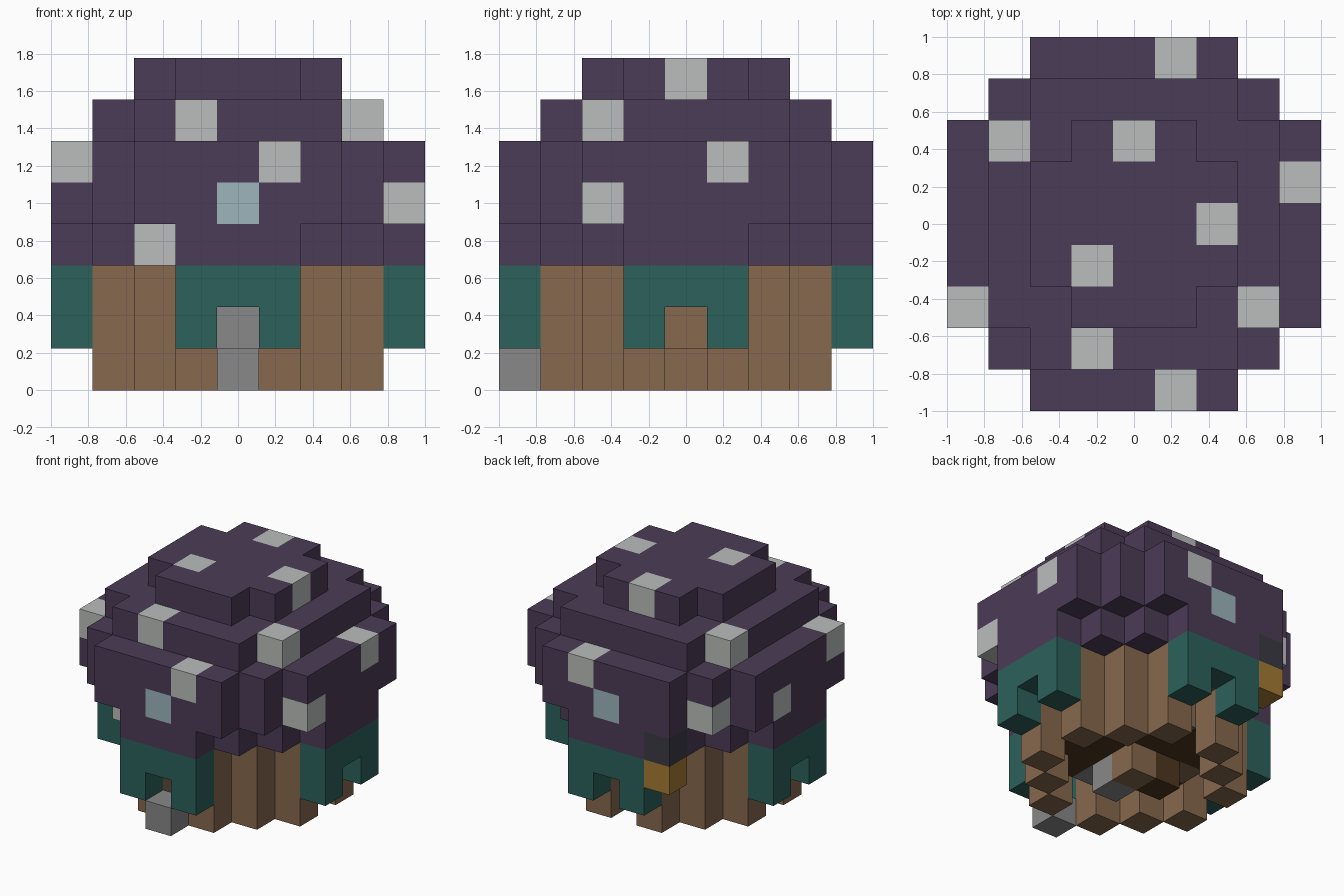
import bpy
import bmesh
from mathutils import Vector

if "Cube" in bpy.data.objects:
    bpy.data.objects.remove(bpy.data.objects["Cube"], do_unlink=True)

U = 2 / 9  # edge length of one block


def linear(c):
    c /= 255
    return c / 12.92 if c <= 0.04045 else ((c + 0.055) / 1.055) ** 2.4


def material(name, *rgb):
    m = bpy.data.materials.new(name)
    col = (*[linear(c) for c in rgb], 1)
    m.diffuse_color = col
    m.use_nodes = True
    m.node_tree.nodes["Principled BSDF"].inputs["Base Color"].default_value = col
    return m


purple = material("cap purple", 75, 60, 87)
white = material("spot white", 187, 190, 188)
blue = material("window blue", 156, 181, 188)
teal = material("awning teal", 44, 97, 91)
brown = material("stem brown", 134, 104, 77)
dark = material("floor dark brown", 78, 54, 30)
grey = material("stone grey", 136, 136, 136)
amber = material("lantern amber", 165, 122, 52)
charcoal = material("bracket charcoal", 60, 58, 68)

blocks = {}  # grid cell -> part name


def layer(part, z, reach, diagonal):
    """Fill one layer with a square whose corners are stepped off."""
    span = range(-reach, reach + 1)
    for x in span:
        for y in span:
            if abs(x) + abs(y) <= diagonal:
                blocks[x, y, z] = part


def put(part, *cells):
    for cell in cells:
        blocks[cell] = part


def four_sides(x, y):
    """The four quarter turns of a cell."""
    return [(x, y), (-y, x), (-x, -y), (y, -x)]


# Stem with a dark floor
for z in (1, 2):
    layer("stem", z, 3, 4)
layer("floor", 1, 2, 3)

# Four door openings, with a threshold block set back in each
for x, y in four_sides(0, 3):
    del blocks[x, y, 1]
for x, y in four_sides(0, 2):
    put("stem", (x, y, 1))

# Feet under the stem corners, and the centre post
for cell in ((1, 3), (2, 2), (3, 1)):
    for x, y in four_sides(*cell):
        put("stem", (x, y, 0))
put("stem", (0, 0, 0))
put("floor", (-1, 0, 0))

# Stone entrance
put("stone_entrance", (0, -4, 0), (0, -2, 1), (0, -1, 0))

# Awnings, each with a notch over its door
for side in (-1, 0, 1):
    for x, y in four_sides(side, 4):
        put("awnings", (x, y, 2))
        if side:
            put("awnings", (x, y, 1))

# Stepped mushroom cap
for z, reach, diagonal in ((3, 4, 5), (4, 4, 6), (5, 4, 6), (6, 3, 5), (7, 2, 3)):
    layer("cap", z, reach, diagonal)

# Pale spots
put("cap_spots",
    (-1, -1, 7), (0, 2, 7), (2, 0, 7),
    (-1, -3, 6), (3, -2, 6), (-3, 2, 6),
    (1, -4, 5), (1, 4, 5), (-4, -2, 5), (4, 1, 5),
    (4, -2, 4), (-3, 3, 4), (-4, 1, 4), (-2, -3, 3))

# Front and back windows
put("windows", (0, -4, 4), (0, 4, 4))

# Hanging lantern at the back
put("lantern_bracket", (-2, 4, 3))
put("lantern", (-2, 4, 2))


def build(part, mat):
    """Make one object from the exposed sides of a part's blocks."""
    bm = bmesh.new()
    for cell, owner in blocks.items():
        if owner != part:
            continue
        centre = Vector((cell[0], cell[1], cell[2] + 0.5))
        for axis in range(3):
            for sign in (-1, 1):
                n = Vector((0, 0, 0))
                n[axis] = sign
                if tuple(int(c + d) for c, d in zip(cell, n)) in blocks:
                    continue
                a = Vector((0, 0, 0))
                a[(axis + 1) % 3] = 1
                b = n.cross(a)
                corners = [centre + (n + p * a + q * b) / 2
                           for p, q in ((-1, -1), (1, -1), (1, 1), (-1, 1))]
                bm.faces.new([bm.verts.new(c * U) for c in corners])
    bmesh.ops.remove_doubles(bm, verts=bm.verts, dist=U / 100)
    mesh = bpy.data.meshes.new(part)
    bm.to_mesh(mesh)
    bm.free()
    mesh.materials.append(mat)
    bpy.context.scene.collection.objects.link(bpy.data.objects.new(part, mesh))


for part, mat in (("stem", brown), ("floor", dark), ("stone_entrance", grey),
                  ("awnings", teal), ("cap", purple), ("cap_spots", white),
                  ("windows", blue), ("lantern_bracket", charcoal),
                  ("lantern", amber)):
    build(part, mat)
